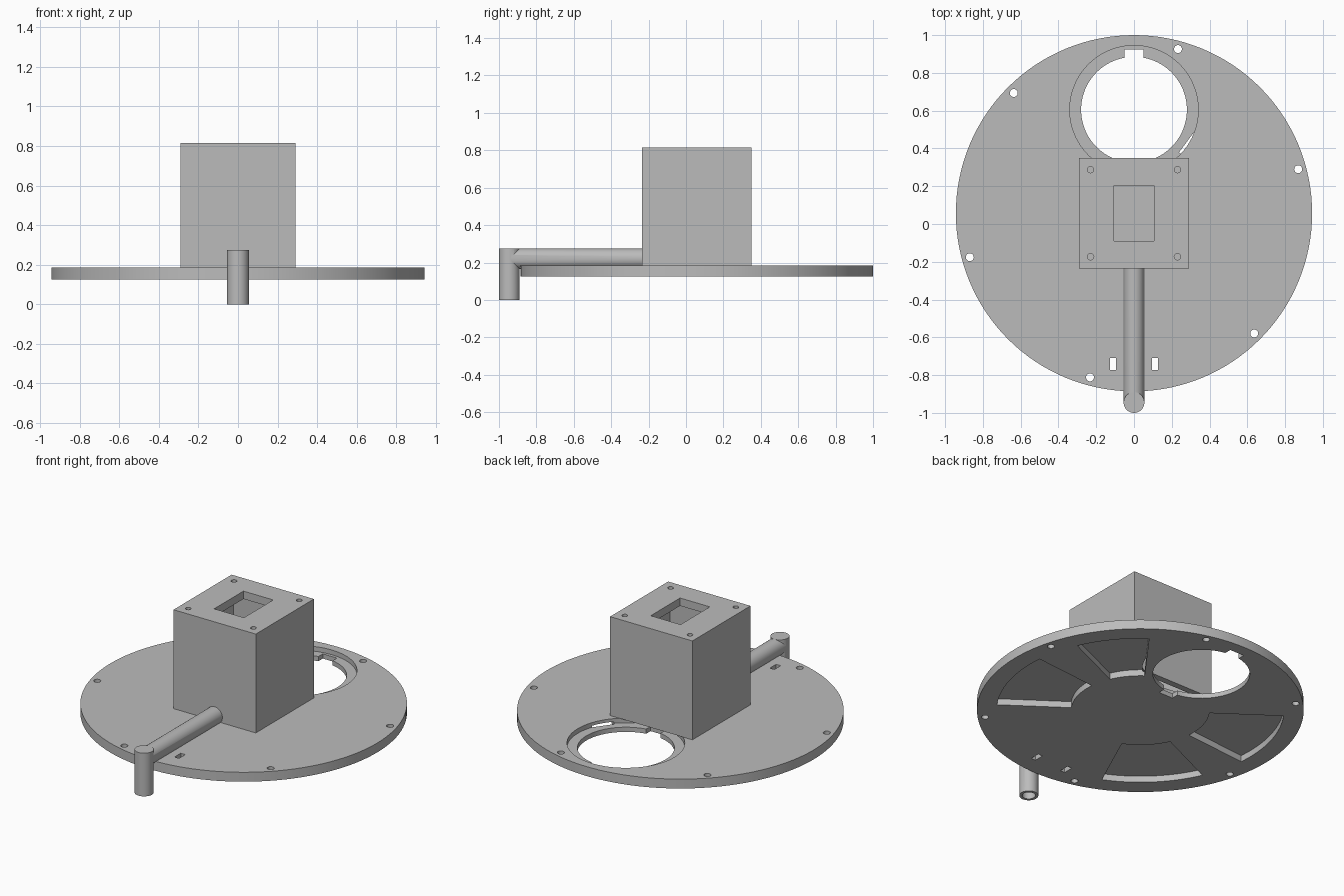
import bpy, bmesh
from math import radians, cos, sin
from mathutils import Matrix

old = bpy.data.objects.get("Cube")
if old:
    bpy.data.objects.remove(old)

grey = bpy.data.materials.new("plain grey")
grey.use_nodes = True
grey.diffuse_color = (0.5, 0.5, 0.5, 1)
grey.node_tree.nodes["Principled BSDF"].inputs["Base Color"].default_value = (0.5, 0.5, 0.5, 1)


def arc(cx, cy, r, a0, a1, n):
    """Points along an arc, angles in degrees."""
    steps = [radians(a0 + (a1 - a0) * i / n) for i in range(n + 1)]
    return [(cx + r * cos(a), cy + r * sin(a)) for a in steps]


def circle(cx, cy, r, n=48):
    return arc(cx, cy, r, 0, 360, n)[:-1]


def rect(x0, x1, y0, y1):
    return [(x0, y0), (x1, y0), (x1, y1), (x0, y1)]


def prism(name, outline, z0, z1, matrix=Matrix()):
    """Extrude a flat outline from z0 to z1."""
    bm = bmesh.new()
    face = bm.faces.new([bm.verts.new((x, y, z0)) for x, y in outline])
    top = bmesh.ops.extrude_face_region(bm, geom=[face])["geom"]
    verts = [v for v in top if isinstance(v, bmesh.types.BMVert)]
    bmesh.ops.translate(bm, verts=verts, vec=(0, 0, z1 - z0))
    bmesh.ops.recalc_face_normals(bm, faces=bm.faces)
    bm.transform(matrix)
    mesh = bpy.data.meshes.new(name)
    bm.to_mesh(mesh)
    bm.free()
    mesh.materials.append(grey)
    obj = bpy.data.objects.new(name, mesh)
    bpy.context.collection.objects.link(obj)
    return obj


def combine(obj, other, operation="DIFFERENCE"):
    """Apply a boolean with another solid, then discard that solid."""
    mod = obj.modifiers.new("boolean", "BOOLEAN")
    mod.operation, mod.solver, mod.object = operation, "EXACT", other
    graph = bpy.context.evaluated_depsgraph_get()
    mesh = bpy.data.meshes.new_from_object(obj.evaluated_get(graph))
    obj.modifiers.clear()
    obj.data = mesh
    bpy.data.objects.remove(other)


def cut(obj, outline, z0, z1, matrix=Matrix()):
    combine(obj, prism("cutter", outline, z0, z1, matrix))


# Round base plate
CY, R, BOTTOM, TOP = 0.057, 0.943, 0.125, 0.185
plate = prism("base_plate", circle(0, CY, R, 128), BOTTOM, TOP)

# Large port with a stepped rim and two key notches
PORT = 0.605
cut(plate, circle(0, PORT, 0.34, 96), TOP - 0.03, 1)
cut(plate, circle(0, PORT, 0.28, 96), 0, 1)
cut(plate, rect(-0.05, 0.05, PORT - 0.32, PORT + 0.32), 0, 1)

# Screw holes around the rim
for i in range(6):
    a = radians(15 + 60 * i)
    cut(plate, circle(0.9 * cos(a), CY + 0.9 * sin(a), 0.021, 24), 0, 1)

# Cable tie slots either side of the pipe
for x in (-0.11, 0.11):
    cut(plate, rect(x - 0.016, x + 0.016, -0.773, -0.71), 0, 1)

# Sector pockets in the underside, one shortened beside the port
for a0, a1 in ((24, 53.5), (144.5, 185.5), (204.5, 245.5), (324.5, 365.5)):
    sector = arc(0, CY, 0.83, a0, a1, 20) + arc(0, CY, 0.4, a1, a0, 20)
    cut(plate, sector, 0, BOTTOM + 0.04)

# Hollow housing with an open window and screw holes in its lid
housing = prism("housing", rect(-0.29, 0.29, -0.235, 0.35), TOP, 0.815)
cut(housing, rect(-0.25, 0.25, -0.195, 0.31), 0, 0.765)
cut(housing, rect(-0.105, 0.105, -0.09, 0.205), 0.5, 1)
for x in (-0.23, 0.23):
    for y in (-0.173, 0.288):
        cut(housing, circle(x, y, 0.017, 24), 0.7, 1)

# Elbow pipe: a level run over the plate and a drop at the front
PIPE_Y, PIPE_Z, PIPE_R, BORE = -0.945, 0.22, 0.055, 0.038
level = Matrix.Translation((0, 0, PIPE_Z)) @ Matrix.Rotation(radians(-90), 4, "X")
pipe = prism("elbow_pipe", circle(0, PIPE_Y, PIPE_R), 0, PIPE_Z + PIPE_R)
run = prism("run", circle(0, 0, PIPE_R - 0.0005), PIPE_Y, -0.235, level)
combine(pipe, run, "UNION")
cut(pipe, circle(0, PIPE_Y, BORE), -0.1, PIPE_Z)
cut(pipe, circle(0, 0, BORE - 0.001), PIPE_Y, 0, level)

# Smooth curved walls, keep edges crisp
for obj in (plate, housing, pipe):
    bpy.ops.object.select_all(action="DESELECT")
    obj.select_set(True)
    bpy.context.view_layer.objects.active = obj
    bpy.ops.object.shade_smooth_by_angle(angle=radians(30))
